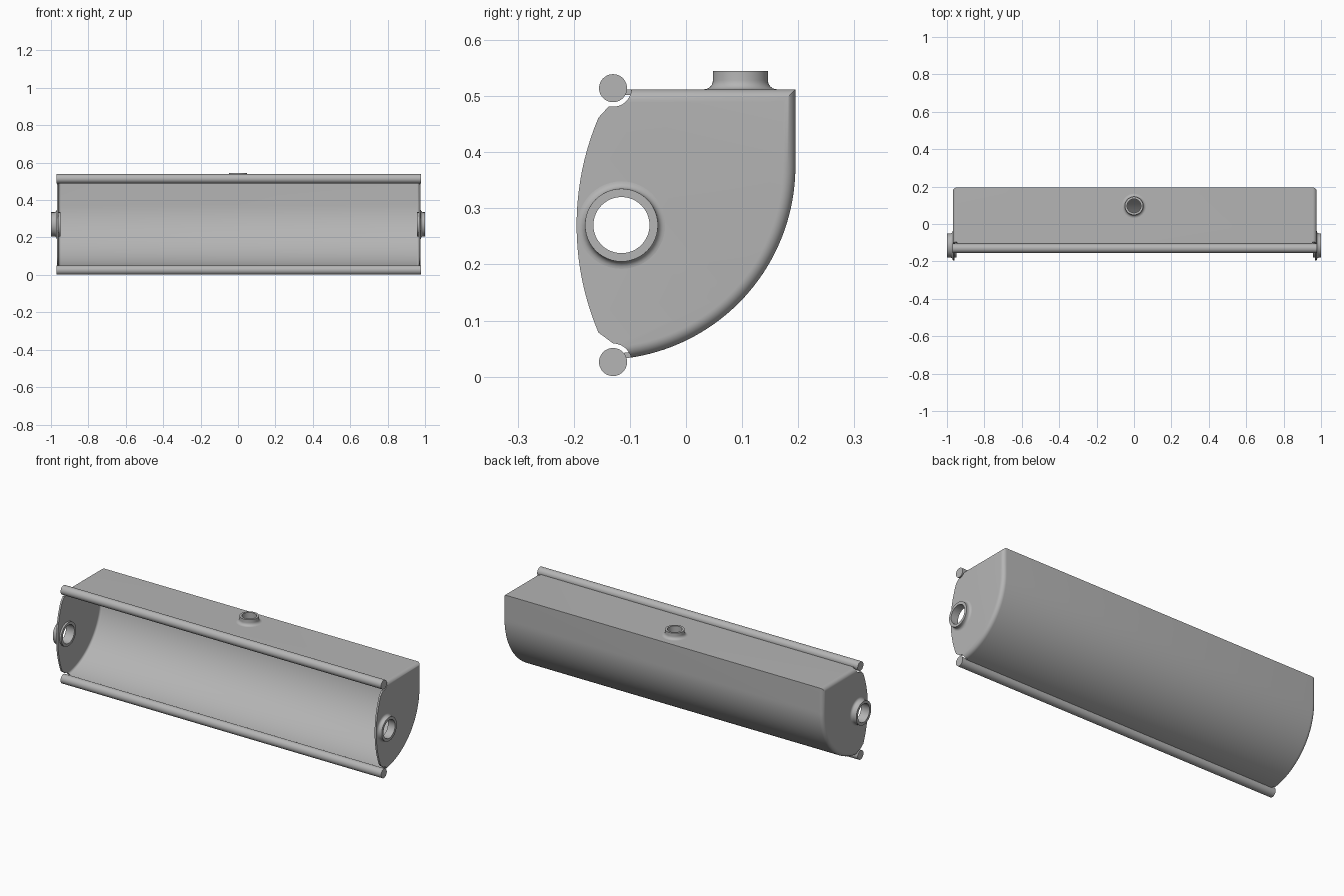
import bpy, bmesh, math
from mathutils import Matrix, Vector

if "Cube" in bpy.data.objects:
    bpy.data.objects.remove(bpy.data.objects["Cube"])

grey = bpy.data.materials.new("plain_grey")
grey.use_nodes = True
colour = (0.46, 0.46, 0.46, 1)
grey.diffuse_color = colour
grey.node_tree.nodes["Principled BSDF"].inputs["Base Color"].default_value = colour

SHIFT = 0.004            # trough centre in x
HALF = 0.973             # half length of the trough
TOP, BACK = 0.512, 0.195
FILLET, WALL = 0.022, 0.01
ROD_Y, ROD_Z = -0.13, (0.026, 0.514)
PORT_Y, PORT_Z = -0.115, 0.27


def make_object(name, bm):
    mesh = bpy.data.meshes.new(name)
    bm.to_mesh(mesh)
    bm.free()
    mesh.materials.append(grey)
    obj = bpy.data.objects.new(name, mesh)
    bpy.context.collection.objects.link(obj)
    return obj


def smooth(obj, degrees=35):
    bpy.ops.object.select_all(action='DESELECT')
    obj.select_set(True)
    bpy.context.view_layer.objects.active = obj
    bpy.ops.object.shade_smooth_by_angle(angle=math.radians(degrees))


def cylinder(name, centre, radius, length, axis='X'):
    bm = bmesh.new()
    turn = Matrix.Rotation(math.pi / 2, 4, 'Y') if axis == 'X' else Matrix()
    bmesh.ops.create_cone(bm, cap_ends=True, segments=48, radius1=radius, radius2=radius,
                          depth=length, matrix=Matrix.Translation(centre) @ turn)
    return make_object(name, bm)


def outline(inset):
    """Top front edge, top back corner, then the curved back and belly."""
    pts = [(ROD_Y, TOP - inset), (BACK - inset, TOP - inset)]
    radius = 0.345 - inset
    for i in range(37):
        a = -math.radians(85) * i / 36
        pts.append((-0.15 + radius * math.cos(a), 0.375 + radius * math.sin(a)))
    return pts


# Trough shell: outline lofted along x with rounded ends
bm = bmesh.new()
stations = []
for i in range(9):
    a = math.pi / 2 * (1 - i / 8)
    stations.append((HALF - FILLET + FILLET * math.sin(a), FILLET * (1 - math.cos(a))))
sections = [(-x, d) for x, d in stations] + [(x, d) for x, d in reversed(stations)]
rings = [[bm.verts.new((x + SHIFT, y, z)) for y, z in outline(d)] for x, d in sections]
for r0, r1 in zip(rings, rings[1:]):
    for i in range(len(r0) - 1):
        bm.faces.new((r0[i], r0[i + 1], r1[i + 1], r1[i]))

# End walls with a bowed front edge
for ring in (rings[0], rings[-1]):
    bow = []
    for i in range(21):
        a = math.radians(-23 + 46 * i / 20)
        bow.append(bm.verts.new((ring[0].co.x, 0.295 - 0.49 * math.cos(a),
                                 PORT_Z + 0.49 * math.sin(a))))
    bm.faces.new(ring + bow)
bmesh.ops.recalc_face_normals(bm, faces=bm.faces)
bm.faces.ensure_lookup_table()
belly = max(bm.faces, key=lambda f: f.calc_area() * (f.normal.z ** 2 > 0.99))
if belly.normal.z * (belly.calc_center_median().z - 0.27) < 0:
    bmesh.ops.reverse_faces(bm, faces=bm.faces)
trough = make_object("trough_shell", bm)
thick = trough.modifiers.new("thickness", 'SOLIDIFY')
thick.thickness = WALL
thick.offset = -1
thick.use_even_offset = True

# Cut the port holes and the rod clearances at the ends
cutters = [cylinder("top_hole_cutter", (0, 0.097, TOP), 0.04, 0.08, 'Z')]
for side in (-1, 1):
    x = SHIFT + side * HALF
    cutters.append(cylinder("side_hole_cutter", (x, PORT_Y, PORT_Z), 0.055, 0.1))
    for z in ROD_Z:
        cutters.append(cylinder("rod_gap_cutter", (x, ROD_Y, z), 0.033, 0.044))
for cutter in cutters:
    cutter.hide_render = True
    cut = trough.modifiers.new("cut", 'BOOLEAN')
    cut.operation = 'DIFFERENCE'
    cut.solver = 'EXACT'
    cut.object = cutter
bpy.context.view_layer.update()
baked = bpy.data.meshes.new_from_object(
    trough.evaluated_get(bpy.context.evaluated_depsgraph_get()))
trough.modifiers.clear()
trough.data = baked
for cutter in cutters:
    bpy.data.objects.remove(cutter)
smooth(trough)

# Rods along the two front edges
for name, z in zip(("lower_rod", "upper_rod"), ROD_Z):
    smooth(cylinder(name, (SHIFT, ROD_Y, z), 0.025, 2 * HALF + 0.002))


def port(name, base, direction, inner, outer, height, depth, flare):
    """Ring-shaped neck with a flared foot, turned about its axis."""
    profile = [(inner, -depth), (inner, height), (outer, height)]
    for i in range(7):
        a = math.pi / 2 * i / 6
        profile.append((outer + flare * (1 - math.cos(a)), flare * (1 - math.sin(a))))
    profile += [(outer + flare, -0.003), (outer, -0.003), (outer, -depth)]
    bm = bmesh.new()
    turn = Vector((0, 0, 1)).rotation_difference(Vector(direction)).to_matrix().to_4x4()
    place = Matrix.Translation(base) @ turn
    count = 48
    loops = []
    for k in range(count):
        t = 2 * math.pi * k / count
        loops.append([bm.verts.new(place @ Vector((r * math.cos(t), r * math.sin(t), h)))
                      for r, h in profile])
    for k in range(count):
        a, b = loops[k], loops[(k + 1) % count]
        for i in range(len(profile)):
            j = (i + 1) % len(profile)
            bm.faces.new((a[i], b[i], b[j], a[j]))
    bmesh.ops.recalc_face_normals(bm, faces=bm.faces)
    smooth(make_object(name, bm))


# Necks on both ends and on the top
for name, side in (("left_port", 1), ("right_port", -1)):
    x = SHIFT + side * HALF
    port(name, (x, PORT_Y, PORT_Z), (side, 0, 0), 0.05, 0.065, 1 - abs(x), 0.02, 0.013)
port("top_port", (0, 0.097, TOP), (0, 0, 1), 0.037, 0.049, 0.033, WALL, 0.016)
